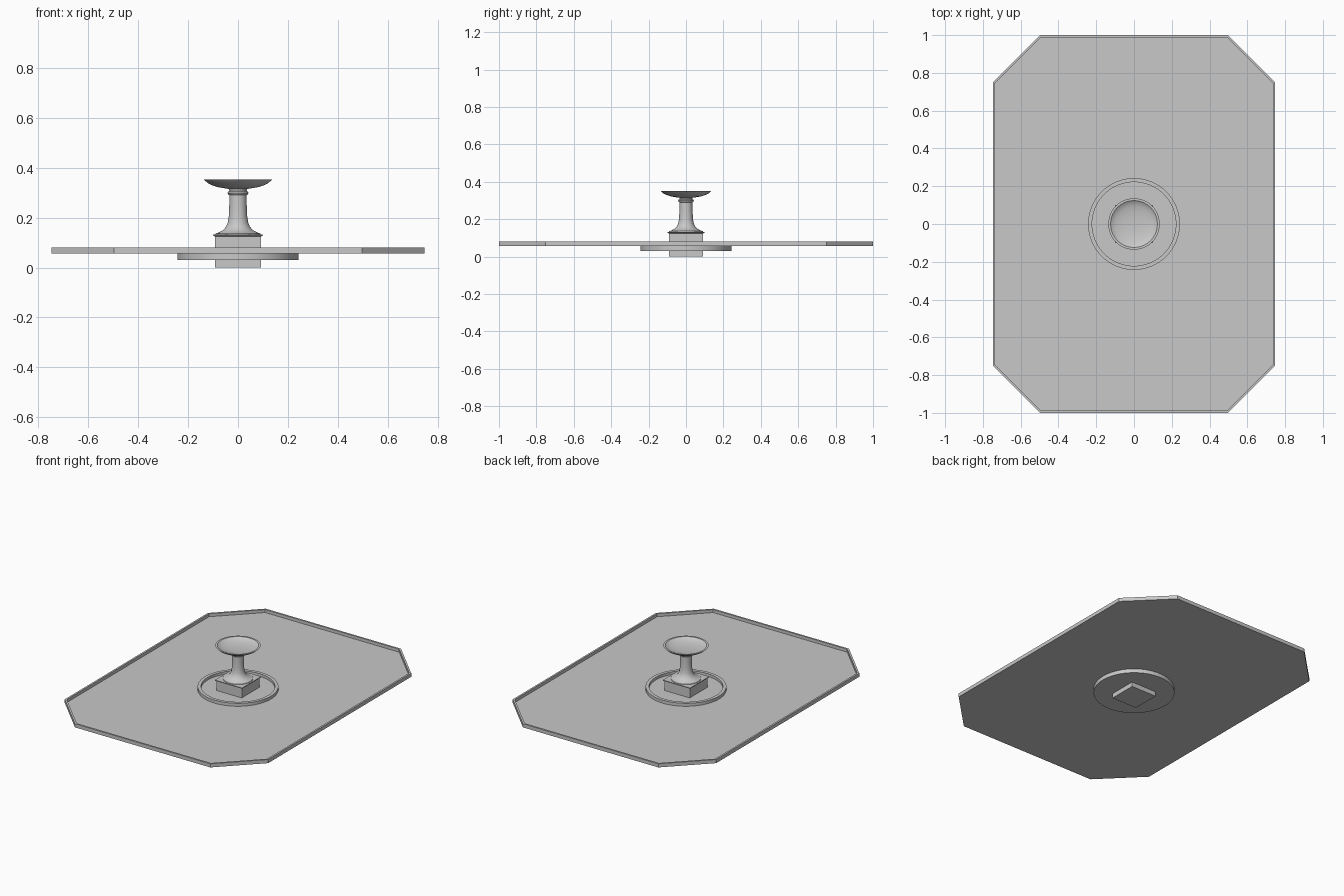
import bpy, bmesh, math

if "Cube" in bpy.data.objects:
    bpy.data.objects.remove(bpy.data.objects["Cube"])

grey = bpy.data.materials.new("light_grey")
grey.diffuse_color = (0.58, 0.58, 0.58, 1)
grey.use_nodes = True
grey.node_tree.nodes["Principled BSDF"].inputs["Base Color"].default_value = grey.diffuse_color


def finish(name, bm, smooth=False):
    bmesh.ops.recalc_face_normals(bm, faces=bm.faces)
    me = bpy.data.meshes.new(name)
    bm.to_mesh(me)
    bm.free()
    me.materials.append(grey)
    ob = bpy.data.objects.new(name, me)
    bpy.context.collection.objects.link(ob)
    if smooth:
        bpy.ops.object.select_all(action='DESELECT')
        ob.select_set(True)
        bpy.context.view_layer.objects.active = ob
        bpy.ops.object.shade_smooth_by_angle(angle=math.radians(35))
    return ob


def loft(name, rings, smooth=False):
    """Skin a list of vertex rings and cap both ends."""
    bm = bmesh.new()
    loops = [[bm.verts.new(p) for p in ring] for ring in rings]
    n = len(loops[0])
    for a, b in zip(loops, loops[1:]):
        for i in range(n):
            j = (i + 1) % n
            bm.faces.new((a[i], a[j], b[j], b[i]))
    bm.faces.new(loops[0][::-1])
    bm.faces.new(loops[-1])
    return finish(name, bm, smooth)


def circle(r, z, n=64):
    return [(r * math.cos(2 * math.pi * i / n), r * math.sin(2 * math.pi * i / n), z)
            for i in range(n)]


def octagon(inset, z):
    x, y = 0.747 - inset, 1.0 - inset
    c = 0.25 - inset * 0.586  # keeps the rim width even along the cut corners
    return [(x, -y + c, z), (x, y - c, z), (x - c, y, z), (-x + c, y, z),
            (-x, y - c, z), (-x, -y + c, z), (-x + c, -y, z), (x - c, -y, z)]


def square(h, z):
    return [(-h, -h, z), (h, -h, z), (h, h, z), (-h, h, z)]


# large tray with cut corners and a raised rim
loft("basin_tray", [octagon(0, 0.056), octagon(0, 0.08),
                    octagon(0.012, 0.08), octagon(0.012, 0.06)])

# round dish set through the tray, with its own rim
loft("round_dish", [circle(0.243, 0.03), circle(0.243, 0.08),
                    circle(0.222, 0.08), circle(0.222, 0.062)], True)

# square plinth with a thin overhanging cap
loft("plinth", [square(0.092, 0), square(0.092, 0.125)])
loft("plinth_cap", [square(0.092, 0.124), square(0.1, 0.128), square(0.1, 0.133)])

# turned column with flared foot and neck ring
column = [(0.092, 0.131), (0.09, 0.136), (0.076, 0.141), (0.06, 0.15), (0.048, 0.163),
          (0.041, 0.18), (0.037, 0.205), (0.035, 0.25), (0.035, 0.29), (0.04, 0.294),
          (0.042, 0.299), (0.04, 0.304), (0.035, 0.307), (0.036, 0.322)]
loft("column", [circle(r, z, 48) for r, z in column], True)

# shallow bowl on top
bowl = [(0.03, 0.314), (0.05, 0.317), (0.08, 0.322), (0.105, 0.33), (0.122, 0.339),
        (0.136, 0.352), (0.124, 0.352), (0.115, 0.345), (0.095, 0.338),
        (0.06, 0.332), (0.02, 0.33)]
loft("top_bowl", [circle(r, z) for r, z in bowl], True)
